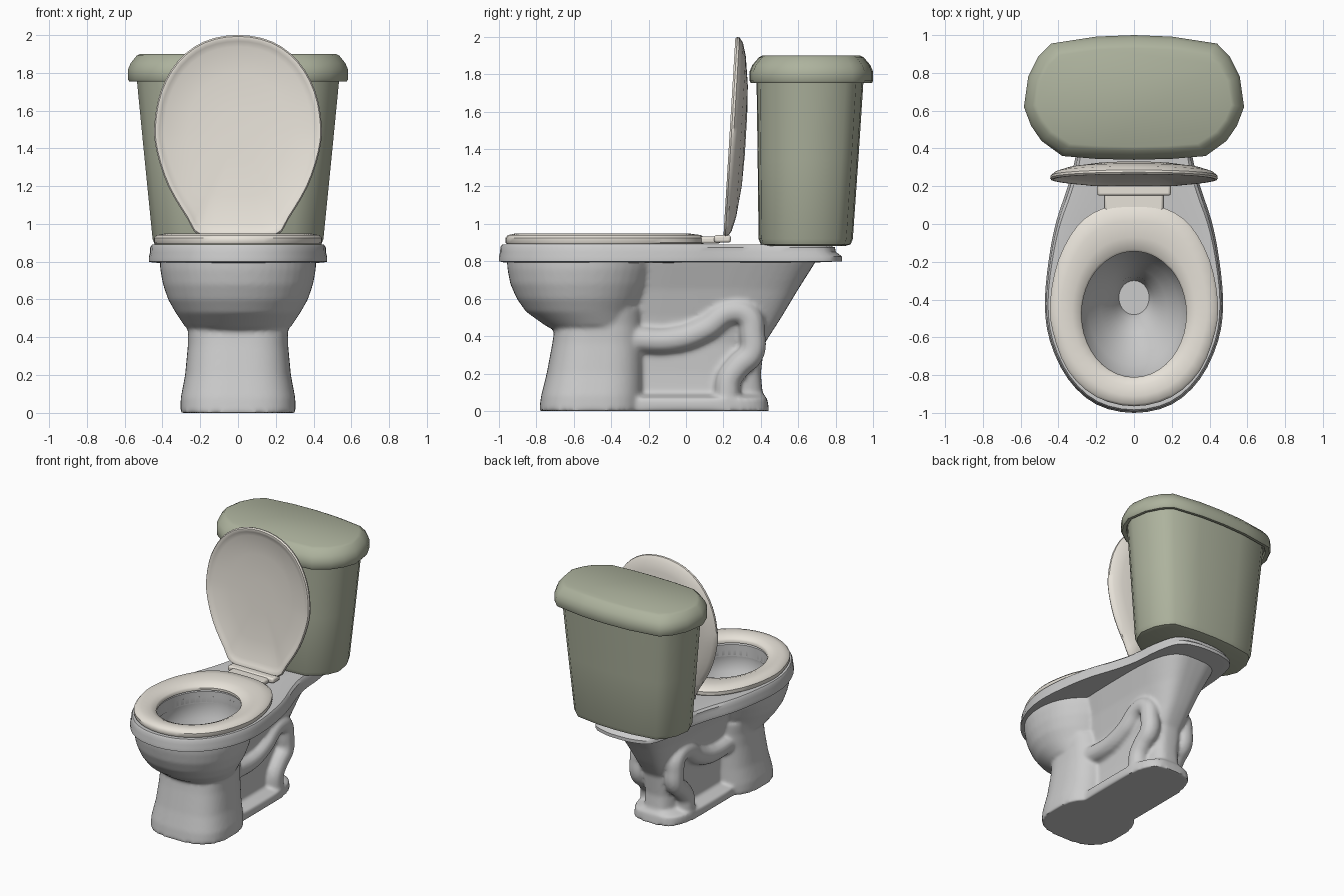
import bpy, bmesh, math
from mathutils import Vector

if "Cube" in bpy.data.objects:
    bpy.data.objects.remove(bpy.data.objects["Cube"])


def finish(ob, color, angle=40):
    mat = bpy.data.materials.get(color[0]) or bpy.data.materials.new(color[0])
    mat.diffuse_color = (*color[1], 1)
    mat.use_nodes = True
    mat.node_tree.nodes["Principled BSDF"].inputs["Base Color"].default_value = mat.diffuse_color
    ob.data.materials.clear()
    ob.data.materials.append(mat)
    bpy.ops.object.select_all(action='DESELECT')
    ob.select_set(True)
    bpy.context.view_layer.objects.active = ob
    bpy.ops.object.shade_smooth_by_angle(angle=math.radians(angle))


def loft(name, rings, loop=False):
    """Skin equal-length rings; cap the ends, or join last to first."""
    bm = bmesh.new()
    vs = [[bm.verts.new(p) for p in r] for r in rings]
    n = len(vs[0])
    for a, b in zip(vs, vs[1:] + ([vs[0]] if loop else [])):
        for i in range(n):
            j = (i + 1) % n
            bm.faces.new((a[i], a[j], b[j], b[i]))
    if not loop:
        bm.faces.new(vs[0])
        bm.faces.new(vs[-1])
    bmesh.ops.recalc_face_normals(bm, faces=bm.faces)
    me = bpy.data.meshes.new(name)
    bm.to_mesh(me)
    bm.free()
    ob = bpy.data.objects.new(name, me)
    bpy.context.collection.objects.link(ob)
    return ob


def outline(half, sub=3):
    """Mirror a half outline across x and smooth it (Catmull-Rom)."""
    pts = [Vector(p) for p in half] + [Vector((-x, y)) for x, y in half[-2:0:-1]]
    n, out = len(pts), []
    for i in range(n):
        a, b, c, d = (pts[(i + k) % n] for k in (-1, 0, 1, 2))
        for s in range(sub):
            t = s / sub
            out.append(0.5 * (2*b + (c-a)*t + (2*a-5*b+4*c-d)*t*t + (3*b-a-3*c+d)*t**3))
    return out


def oval(a, y0, y1, z, e=2.0, n=48):
    """Superellipse ring of half width a between y0 and y1."""
    pts = []
    for i in range(n):
        t = 2 * math.pi * i / n
        c, s = math.cos(t), math.sin(t)
        pts.append((a * math.copysign(abs(c) ** (2/e), c),
                    (y0+y1)/2 + (y1-y0)/2 * math.copysign(abs(s) ** (2/e), s), z))
    return pts


def scaled(pts, cy, sx, sy, z):
    return [(p.x*sx, cy + (p.y-cy)*sy, z) for p in pts]


def hole(pts, cy, rx, ry):
    """Ellipse points facing each outline point."""
    out = []
    for p in pts:
        t = math.atan2((p.y-cy)/ry, p.x/rx)
        out.append(Vector((rx*math.cos(t), cy + ry*math.sin(t))))
    return out


def ring(name, outer, inner, profile):
    """Annulus: profile of (mix outer->inner, z)."""
    return loft(name, [[(*o.lerp(i, f), z) for o, i in zip(outer, inner)]
                       for f, z in profile], loop=True)


def box(name, x, y0, y1, z0, z1, color):
    ob = loft(name, [[(-x, y0, z), (x, y0, z), (x, y1, z), (-x, y1, z)] for z in (z0, z1)])
    m = ob.modifiers.new("bevel", 'BEVEL')
    m.width, m.segments = 0.012, 2
    finish(ob, color)


PORCELAIN = ("porcelain", (0.80, 0.82, 0.79))
CREAM = ("cream", (0.80, 0.76, 0.69))
SAGE = ("sage", (0.42, 0.45, 0.34))

# body: pedestal, bowl and rear neck, fused below
parts = [
    loft("pedestal", [oval(a, y0, -0.22, z, 2.8) for a, y0, z in (
        (.305, -.785, 0), (.303, -.775, .08), (.28, -.745, .2), (.265, -.715, .36),
        (.265, -.70, .46), (.28, -.70, .55))]),
    loft("bowl", [oval(a, y0, y1, z, 2.1) for a, y0, y1, z in (
        (.2, -.66, -.28, .41), (.28, -.75, -.25, .455), (.33, -.855, -.23, .53),
        (.37, -.905, -.2, .6), (.397, -.94, -.165, .68), (.412, -.955, -.14, .76),
        (.415, -.96, -.12, .84))]),
    loft("neck", [oval(a, -.5, y1, z, 3.5) for a, y1, z in (
        (.23, .445, 0), (.23, .435, .065), (.14, .41, .095), (.135, .40, .2),
        (.14, .42, .36), (.165, .51, .5), (.205, .60, .65), (.26, .695, .8), (.27, .71, .84))]),
]
# trapway tubes in relief on both sides
PATH = [(-.32, .385), (-.05, .385), (.10, .44), (.24, .53), (.33, .51),
        (.355, .41), (.35, .31), (.28, .24), (.23, .17), (.22, .08)]
for side in (-1, 1):
    cu = bpy.data.curves.new("trapway", 'CURVE')
    cu.dimensions = '3D'
    cu.bevel_depth, cu.bevel_resolution, cu.use_fill_caps = 0.07, 4, True
    sp = cu.splines.new('BEZIER')
    sp.bezier_points.add(len(PATH) - 1)
    for bp, (y, z) in zip(sp.bezier_points, PATH):
        bp.co = (side * 0.15, y, z)
        bp.handle_left_type = bp.handle_right_type = 'AUTO'
    ob = bpy.data.objects.new("trapway", cu)
    bpy.context.collection.objects.link(ob)
    bpy.ops.object.select_all(action='DESELECT')
    ob.select_set(True)
    bpy.context.view_layer.objects.active = ob
    bpy.ops.object.convert(target='MESH')
    parts.append(bpy.context.view_layer.objects.active)

bpy.ops.object.select_all(action='DESELECT')
for p in parts:
    p.select_set(True)
body = parts[0]
bpy.context.view_layer.objects.active = body
bpy.ops.object.join()
body.name = "bowl_and_pedestal"
m = body.modifiers.new("fuse", 'REMESH')
m.mode, m.voxel_size = 'VOXEL', 0.013
m = body.modifiers.new("soften", 'SMOOTH')
m.factor, m.iterations = 0.5, 6

# basin hollow, narrowing back to the drain
CY, RX, RY = -0.475, 0.287, 0.342
basin = loft("basin_cutter", [oval(a, y0, y1, z) for a, y0, y1, z in (
    (RX, CY-RY, CY+RY, .95), (RX, CY-RY, CY+RY, .80), (.30, -.83, -.13, .76), (.285, -.80, -.15, .68),
    (.24, -.745, -.19, .59), (.175, -.665, -.235, .5), (.12, -.575, -.28, .42),
    (.095, -.51, -.29, .36), (.08, -.48, -.3, .3))])
basin.hide_render = True
m = body.modifiers.new("basin", 'BOOLEAN')
m.operation, m.object, m.solver = 'DIFFERENCE', basin, 'EXACT'
bpy.ops.object.convert(target='MESH')
bpy.data.objects.remove(basin)
finish(body, PORCELAIN, 50)

# rim deck running back under the tank
deck = outline([(0, -1), (.2, -.955), (.35, -.82), (.445, -.62), (.472, -.42), (.45, -.18),
                (.41, .02), (.35, .2), (.305, .38), (.285, .6), (.235, .77), (.12, .825), (0, .835)])
inner = hole(deck, CY, RX, RY)
rim = ring("rim_deck", deck, inner, [
    (1, .79), (.12, .795), (0, .80), (0, .825), (.035, .85), (.04, .875), (.09, .89), (.93, .89), (1, .88)])
finish(rim, PORCELAIN)

# seat ring
so = outline([(0, -.965), (.2, -.915), (.35, -.775), (.43, -.57), (.443, -.4), (.40, -.19),
              (.30, -.01), (.17, .08), (0, .1)])
seat = ring("seat", so, hole(so, -.478, .277, .333), [
    (1, .895), (.03, .893), (0, .9), (0, .925), (.08, .94), (.35, .949), (.7, .942), (.95, .925), (1, .912)])
finish(seat, CREAM)

# hinge tongue on the seat and hinge bar under the lid
box("seat_hinge", .155, .04, .185, .895, .932, CREAM)
box("lid_hinge", .195, .15, .24, .90, .94, CREAM)

# open lid: dished front, domed back
lo = outline([(0, .93), (.2, .937), (.27, 1.03), (.37, 1.2), (.43, 1.38), (.443, 1.52),
              (.41, 1.70), (.32, 1.86), (.18, 1.965), (0, 2.0)])
rings = []
for s, d in ((.25, .042), (.6, .036), (.88, .018), (.935, .008), (.96, 0), (.985, 0), (1, .01),
             (.995, .022), (.94, .042), (.8, .062), (.5, .082), (.2, .088)):
    rings.append([(x, .2 + .06*(z-.93) + d, z)
                  for x, z, _ in scaled(lo, 1.48, s, s, 0)])
finish(loft("seat_lid", rings), CREAM)

# tank and its cover share one outline
half = [(0, .34), (.2, .345), (.38, .36), (.49, .44), (.545, .52), (.583, .62), (.56, .78),
        (.505, .89), (.44, .955), (.2, .992), (0, 1.0)]
to = outline(half, 1)
TY = 0.67
tank_rings = []
for x, y0, y1, z in ((.41, .43, .85, .882), (.44, .40, .88, .89), (.452, .388, .892, .92),
                     (.495, .383, .922, 1.35), (.537, .377, .95, 1.78)):
    tank_rings.append([(p.x*x/.583, y0 + (p.y-.34)/.66*(y1-y0), z) for p in to])
finish(loft("tank", tank_rings), SAGE)

cover = loft("tank_cover", [scaled(to, TY, sx, sy, z) for sx, sy, z in (
    (.93, .89, 1.775), (.94, .9, 1.757), (.985, .98, 1.753), (1, 1, 1.765), (1, 1, 1.815),
    (.975, .955, 1.85), (.92, .85, 1.89), (.885, .79, 1.9))])
finish(cover, SAGE)
